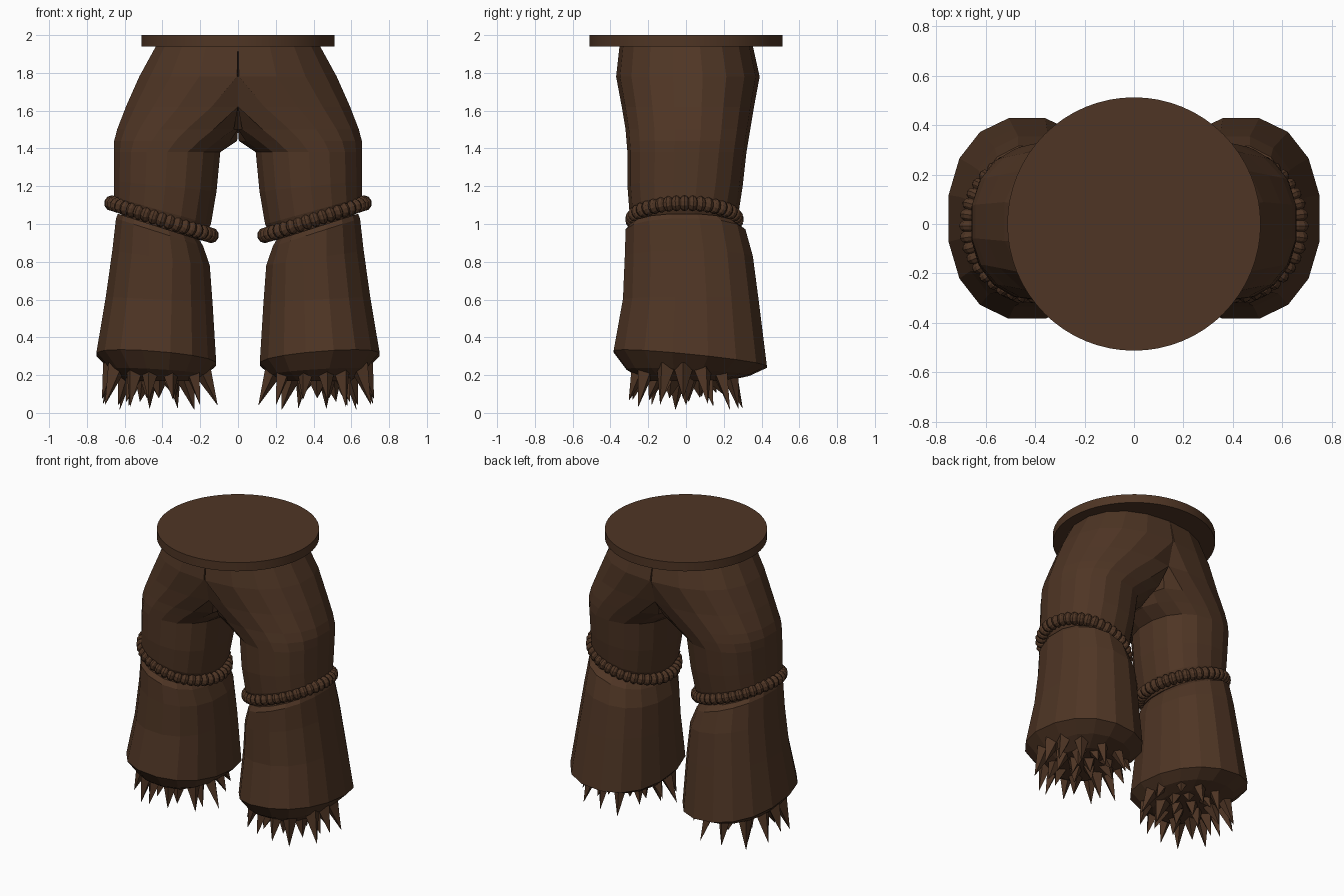
import bpy, bmesh, random
from math import sin, cos, pi
from mathutils import Vector, Matrix

if "Cube" in bpy.data.objects:
    bpy.data.objects.remove(bpy.data.objects["Cube"])

brown = bpy.data.materials.new("dark brown")
brown.use_nodes = True
colour = (0.078, 0.036, 0.018, 1)
brown.diffuse_color = colour
brown.node_tree.nodes["Principled BSDF"].inputs["Base Color"].default_value = colour


def finish(bm, name):
    bmesh.ops.recalc_face_normals(bm, faces=bm.faces)
    mesh = bpy.data.meshes.new(name)
    bm.to_mesh(mesh)
    bm.free()
    mesh.materials.append(brown)
    obj = bpy.data.objects.new(name, mesh)
    bpy.context.collection.objects.link(obj)
    return obj


def loft(name, side, sections, sides=18):
    """Skin oval sections: z, x slope, y slope, inner x, outer x, front y, back y."""
    bm = bmesh.new()
    rings = []
    for z, sx, sy, x0, x1, y0, y1 in sections:
        cx, cy = (x0 + x1) / 2, (y0 + y1) / 2
        ring = []
        for i in range(sides):
            a = 2 * pi * (i + 0.5) / sides
            c, s = cos(a), sin(a)
            dx = (x1 - x0) / 2 * abs(c) ** 0.9 * (1 if c > 0 else -1)
            dy = (y1 - y0) / 2 * abs(s) ** 0.9 * (1 if s > 0 else -1)
            x = max(0, cx + dx)
            ring.append(bm.verts.new((side * x, cy + dy, z + sx * dx + sy * dy)))
        rings.append(ring)
    for a, b in zip(rings, rings[1:]):
        for i in range(sides):
            j = (i + 1) % sides
            bm.faces.new((a[i], a[j], b[j], b[i]))
    bm.faces.new(rings[0])
    bm.faces.new(rings[-1])
    return finish(bm, name)


# Upper garment: each half meets its twin at the centre, then parts at the crotch
upper = [
    (1.96, 0, 0, -0.43, 0.43, -0.35, 0.35),
    (1.78, 0, 0, -0.52, 0.53, -0.37, 0.39),
    (1.62, 0, 0, -0.32, 0.60, -0.34, 0.36),
    (1.50, 0, 0, -0.10, 0.645, -0.32, 0.34),
    (1.44, 0, 0, 0.00, 0.66, -0.315, 0.33),
    (1.38, 0, 0, 0.09, 0.66, -0.31, 0.32),
    (1.20, 0.1, 0, 0.11, 0.66, -0.31, 0.30),
    (1.07, 0.28, 0, 0.14, 0.66, -0.30, 0.28),
    (0.98, 0.32, 0, 0.19, 0.62, -0.27, 0.25),
]
# Flared lower leg with a tucked-under hem
lower = [
    (0.985, 0.32, 0, 0.20, 0.64, -0.30, 0.28),
    (0.955, 0.32, 0, 0.18, 0.65, -0.325, 0.32),
    (0.82, 0.15, 0, 0.145, 0.67, -0.33, 0.36),
    (0.60, 0.05, 0, 0.13, 0.705, -0.34, 0.39),
    (0.285, 0.08, -0.1, 0.11, 0.755, -0.39, 0.435),
    (0.215, 0.06, -0.05, 0.17, 0.68, -0.32, 0.34),
    (0.17, 0, 0, 0.24, 0.60, -0.22, 0.22),
]


def rope(name, side, beads=40):
    bm = bmesh.new()
    for i in range(beads):
        a = 2 * pi * i / beads
        pos = Vector((0.405 + 0.262 * cos(a), -0.008 + 0.272 * sin(a), 1.025 + 0.085 * cos(a)))
        tangent = Vector((-0.262 * sin(a), 0.272 * cos(a), -0.085 * sin(a)))
        mat = (Matrix.Translation(pos) @ tangent.to_track_quat('Z', 'Y').to_matrix().to_4x4()
               @ Matrix.Diagonal((1, 1, 0.68, 1)))
        bmesh.ops.create_uvsphere(bm, u_segments=10, v_segments=6, radius=0.042, matrix=mat)
    bmesh.ops.scale(bm, vec=(side, 1, 1), verts=bm.verts)
    return finish(bm, name)


def claws(name, side):
    """Two rings of four-sided spikes splayed out under the hem."""
    rng = random.Random(7)
    bm = bmesh.new()
    for count, spread, tip_spread, base_z, width in ((13, 0.80, 1.08, 0.25, 0.055),
                                                     (9, 0.52, 0.72, 0.21, 0.06),
                                                     (4, 0.22, 0.30, 0.20, 0.06)):
        for i in range(count):
            a = 2 * pi * (i + rng.uniform(-0.2, 0.2)) / count
            out = Vector((0.29 * cos(a), 0.29 * sin(a), 0))
            centre = Vector((0.43, -0.005, 0))
            base = centre + out * spread + Vector((0, 0, base_z))
            tip = centre + out * tip_spread * rng.uniform(0.9, 1.06)
            tip.z = rng.uniform(0.015, 0.11)
            aim = tip - base
            mat = Matrix.Translation((base + tip) / 2) @ aim.to_track_quat('Z', 'Y').to_matrix().to_4x4()
            bmesh.ops.create_cone(bm, cap_ends=True, segments=4, radius1=width, radius2=0.001,
                                  depth=aim.length, matrix=mat)
    bmesh.ops.scale(bm, vec=(side, 1, 1), verts=bm.verts)
    return finish(bm, name)


for label, side in (("left", 1), ("right", -1)):
    loft(label + "_trouser_half", side, upper)
    loft(label + "_lower_leg", side, lower, 16)
    rope(label + "_knee_rope", side)
    claws(label + "_foot_claws", side)

# Waist disc
bm = bmesh.new()
bmesh.ops.create_cone(bm, cap_ends=True, segments=64, radius1=0.512, radius2=0.512, depth=0.06,
                      matrix=Matrix.Translation((0, 0, 1.97)))
disc = finish(bm, "waist_disc")
bpy.context.view_layer.objects.active = disc
disc.select_set(True)
bpy.ops.object.shade_smooth_by_angle()
